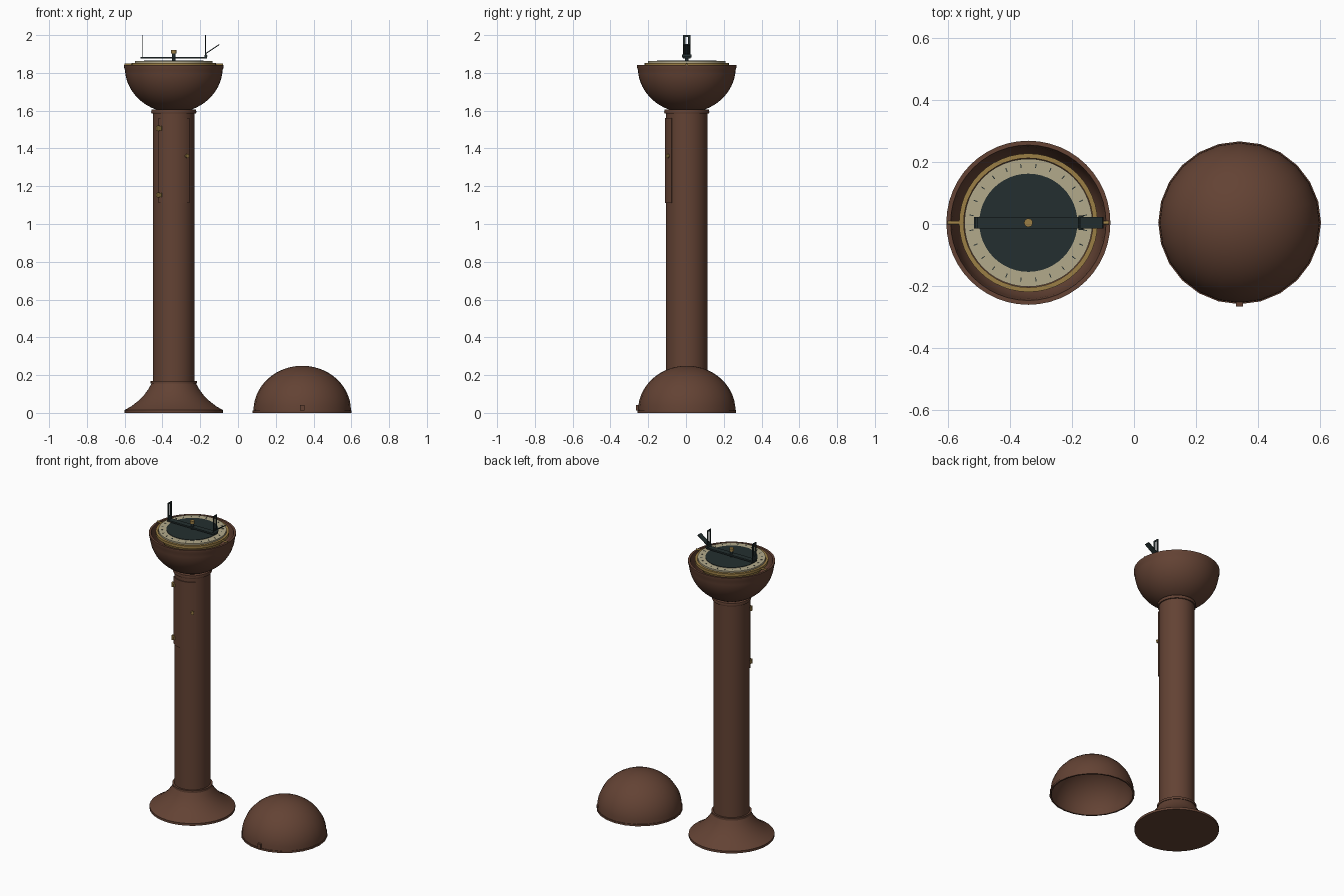
import bpy, bmesh, math
from mathutils import Matrix, Vector

old = bpy.data.objects.get("Cube")
if old:
    bpy.data.objects.remove(old, do_unlink=True)

PX, CY, CAPX = -0.34, 0.004, 0.34   # pedestal axis, shared y, cap axis


def material(name, rgb):
    m = bpy.data.materials.new(name)
    m.use_nodes = True
    m.diffuse_color = (*rgb, 1)
    b = m.node_tree.nodes["Principled BSDF"]
    b.inputs["Base Color"].default_value = (*rgb, 1)
    b.inputs["Roughness"].default_value = 0.6
    return m


brown = material("brown wood", (0.125, 0.055, 0.034))
brass = material("brass", (0.33, 0.21, 0.06))
cream = material("cream dial", (0.45, 0.40, 0.26))
dark = material("dark metal", (0.017, 0.028, 0.029))


def finish(name, bm, mat, smooth=True):
    bmesh.ops.recalc_face_normals(bm, faces=bm.faces)
    me = bpy.data.meshes.new(name)
    bm.to_mesh(me)
    bm.free()
    me.materials.append(mat)
    ob = bpy.data.objects.new(name, me)
    bpy.context.collection.objects.link(ob)
    if smooth:
        bpy.ops.object.select_all(action="DESELECT")
        ob.select_set(True)
        bpy.context.view_layer.objects.active = ob
        bpy.ops.object.shade_smooth_by_angle(angle=math.radians(35))
    return ob


def lathe(name, profile, mat, x=PX, sides=48):
    """Spin (radius, height) points about a vertical axis."""
    bm = bmesh.new()
    vs = [bm.verts.new((r, 0, z)) for r, z in profile]
    edges = [bm.edges.new(p) for p in zip(vs, vs[1:])]
    bmesh.ops.spin(bm, geom=vs + edges, cent=(0, 0, 0), axis=(0, 0, 1),
                   angle=math.tau, steps=sides)
    bmesh.ops.remove_doubles(bm, verts=bm.verts, dist=1e-5)
    bmesh.ops.translate(bm, verts=bm.verts, vec=(x, CY, 0))
    return finish(name, bm, mat)


def add_box(bm, size, mat4):
    bmesh.ops.create_cube(bm, size=1, matrix=mat4 @ Matrix.Diagonal((*size, 1)))


def rod(name, a, b, radius, mat, sides=12):
    a, b = Vector(a), Vector(b)
    d = b - a
    bm = bmesh.new()
    m = Matrix.Translation((a + b) / 2) @ d.to_track_quat("Z", "Y").to_matrix().to_4x4()
    bmesh.ops.create_cone(bm, cap_ends=True, segments=sides, radius1=radius,
                          radius2=radius, depth=d.length, matrix=m)
    return finish(name, bm, mat)


def arc(radius, centre, start, stop, steps, squash=1):
    """Quarter-style arc of (radius, height) points."""
    out = []
    for i in range(steps + 1):
        a = math.radians(start + (stop - start) * i / steps)
        out.append((max(0, radius * math.cos(a)), centre + squash * radius * math.sin(a)))
    return out


# Flared foot, column and collars
lathe("base_foot", [(0, 0), (.26, 0), (.26, .015), (.225, .035), (.19, .062),
                    (.157, .095), (.133, .128), (.118, .155), (0, .155)], brown)
lathe("base_collar", [(0, .155), (.122, .155), (.122, .17), (0, .17)], brown)
lathe("column", [(0, .16), (.11, .16), (.11, 1.6), (0, 1.6)], brown)
lathe("top_collar", [(0, 1.585), (.117, 1.585), (.12, 1.593), (.117, 1.605), (0, 1.605)], brown)

# Hollow bowl with a thin lip
lathe("bowl", arc(.259, 1.828, -90, -3, 16, .92) +
      [(.264, 1.83), (.264, 1.842), (.25, 1.842)] + arc(.245, 1.825, -3, -90, 16, .85), brown)

# Compass bowl, gimbal ring and dial
lathe("compass_bowl", arc(.2, 1.84, -90, 0, 10, .6) + [(0, 1.84)], brass)
lathe("gimbal_ring", [(.208, 1.835), (.223, 1.835), (.223, 1.853), (.208, 1.853), (.208, 1.835)], brass)
lathe("dial", [(0, 1.838), (.206, 1.838), (.206, 1.862), (0, 1.862)], cream)
lathe("dial_centre", [(0, 1.861), (.158, 1.861), (.158, 1.865), (0, 1.865)], dark)
for side, word in ((-1, "right"), (1, "left")):
    rod(word + "_gimbal_pin", (PX + side * .215, CY, 1.845), (PX + side * .26, CY, 1.845), .006, brass)

# Degree marks around the dial
bm = bmesh.new()
for i in range(24):
    m = (Matrix.Translation((PX, CY, 1.8625)) @ Matrix.Rotation(math.tau * (i + .5) / 24, 4, "Z")
         @ Matrix.Translation((.184, 0, 0)))
    add_box(bm, (.013, .003, .002), m)
finish("dial_marks", bm, dark, False)

# Sighting bar with pivot
bm = bmesh.new()
add_box(bm, (.35, .036, .01), Matrix.Translation((PX, CY, 1.88)))
finish("sight_bar", bm, dark, False)
rod("pivot_stem", (PX, CY, 1.863), (PX, CY, 1.906), .01, dark)
rod("pivot_knob", (PX, CY, 1.903), (PX, CY, 1.922), .014, brass)

# Upright slotted sights at both ends of the bar
for word, x in (("right", PX - .167), ("left", PX + .167)):
    bm = bmesh.new()
    for s in (-1, 1):
        add_box(bm, (.005, .012, .12), Matrix.Translation((x, CY + s * .013, 1.94)))
    add_box(bm, (.005, .038, .01), Matrix.Translation((x, CY, 1.995)))
    add_box(bm, (.005, .038, .035), Matrix.Translation((x, CY, 1.895)))
    finish(word + "_sight", bm, dark, False)
rod("sight_hinge", (PX + .17, CY - .024, 1.89), (PX + .17, CY + .024, 1.89), .008, dark)

# Tilted reflector
bm = bmesh.new()
tilt = math.atan2(.05, .075)
add_box(bm, (.09, .036, .005), Matrix.Translation((PX + .203, CY, 1.925)) @ Matrix.Rotation(-tilt, 4, "Y"))
finish("reflector", bm, dark, False)

# Curved door on the front of the column
bm = bmesh.new()
outline = []
for r, sign in ((.116, 1), (.105, -1)):
    for i in range(13):
        a = math.radians(-90 + sign * (-45 + 90 * i / 12))
        outline.append(bm.verts.new((PX + r * math.cos(a), CY + r * math.sin(a), 1.11)))
face = bm.faces.new(outline)
ext = bmesh.ops.extrude_face_region(bm, geom=[face])
bmesh.ops.translate(bm, vec=(0, 0, .45),
                    verts=[v for v in ext["geom"] if isinstance(v, bmesh.types.BMVert)])
finish("door", bm, brown)


def on_column(degrees, radius, z):
    a = math.radians(degrees)
    return Vector((PX + radius * math.cos(a), CY + radius * math.sin(a), z))


# Door hinges and knob
for word, z in (("upper", 1.507), ("lower", 1.153)):
    bm = bmesh.new()
    m = Matrix.Translation(on_column(-131, .118, z)) @ Matrix.Rotation(math.radians(-131), 4, "Z")
    add_box(bm, (.012, .034, .022), m)
    finish(word + "_hinge_plate", bm, brass, False)
    p = on_column(-131, .126, z)
    rod(word + "_hinge_pin", p - Vector((0, 0, .014)), p + Vector((0, 0, .014)), .006, brass)
rod("door_knob_stem", on_column(-55, .11, 1.36), on_column(-55, .123, 1.36), .006, brass)
rod("door_knob", on_column(-55, .12, 1.36), on_column(-55, .128, 1.36), .011, brass)

# Separate domed cover, hollow underneath, with a front catch
lathe("cover", [(.252, 0), (.262, 0), (.262, .012)] + arc(.258, .012, 0, 90, 14, .92)
      + arc(.25, .01, 90, 0, 14, .91) + [(.252, 0)], brown, CAPX, 24)
bm = bmesh.new()
add_box(bm, (.022, .02, .03), Matrix.Translation((CAPX, CY - .26, .027)))
finish("cover_catch", bm, brown, False)
